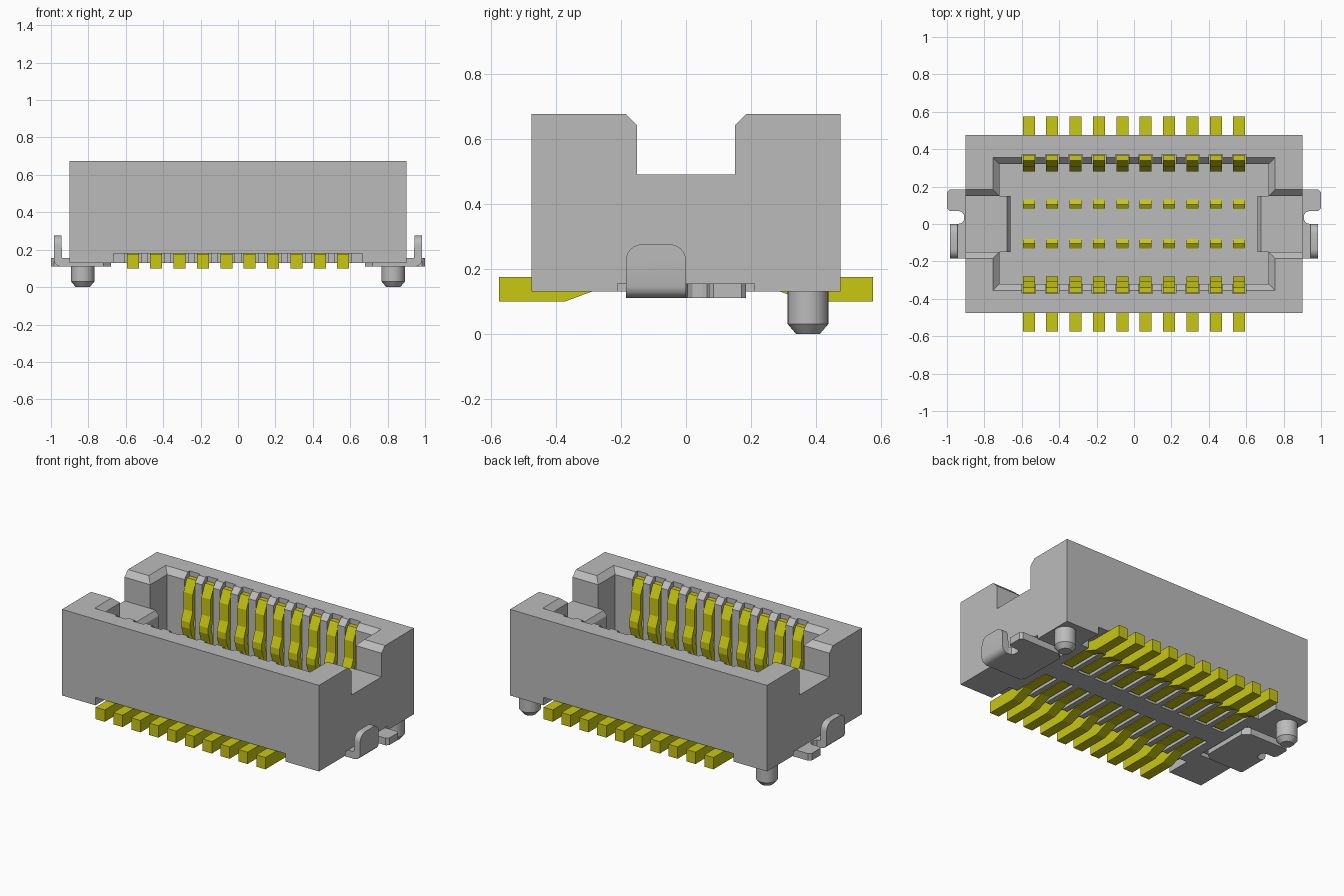
import bpy, bmesh, math
from mathutils import Matrix, Vector

cube = bpy.data.objects.get("Cube")
if cube:
    bpy.data.objects.remove(cube, do_unlink=True)


def material(name, color):
    m = bpy.data.materials.new(name)
    m.use_nodes = True
    m.diffuse_color = color
    m.node_tree.nodes["Principled BSDF"].inputs["Base Color"].default_value = color
    return m


GREY = material("housing grey", (0.5, 0.5, 0.5, 1))
YELLOW = material("contact yellow", (0.58, 0.58, 0.005, 1))
AXES = {"x": (1, 2, 0), "y": (0, 2, 1), "z": (0, 1, 2)}


def prism(bm, outline, axis, lo, hi):
    """Extrude a 2D outline along an axis from lo to hi."""
    a, b, c = AXES[axis]
    rings = []
    for level in (lo, hi):
        ring = []
        for p in outline:
            co = Vector()
            co[a], co[b], co[c] = p[0], p[1], level
            ring.append(bm.verts.new(co))
        rings.append(ring)
    bm.faces.new(rings[0])
    bm.faces.new(rings[1])
    n = len(outline)
    for i in range(n):
        j = (i + 1) % n
        bm.faces.new((rings[0][i], rings[0][j], rings[1][j], rings[1][i]))


def box(bm, x, y, z):
    prism(bm, [(x[0], y[0]), (x[1], y[0]), (x[1], y[1]), (x[0], y[1])], "z", *z)


def span(s, lo, hi):
    return sorted((s * lo, s * hi))


def finish(bm, name, mat):
    bmesh.ops.recalc_face_normals(bm, faces=bm.faces[:])
    me = bpy.data.meshes.new(name)
    bm.to_mesh(me)
    bm.free()
    me.materials.append(mat)
    ob = bpy.data.objects.new(name, me)
    bpy.context.collection.objects.link(ob)
    return ob


def activate(ob):
    bpy.ops.object.select_all(action="DESELECT")
    ob.select_set(True)
    bpy.context.view_layer.objects.active = ob


def cut(target, bm):
    cutter = finish(bm, "cutter", GREY)
    cutter.hide_render = True
    mod = target.modifiers.new("cut", "BOOLEAN")
    mod.operation, mod.solver, mod.object = "DIFFERENCE", "EXACT", cutter
    activate(target)
    bpy.ops.object.modifier_apply(modifier=mod.name)
    bpy.data.objects.remove(cutter, do_unlink=True)


SIDES = (-1, 1)
COLUMNS = [(i - 4.5) * 0.125 for i in range(10)]

# Housing block
bm = bmesh.new()
box(bm, (-0.9, 0.9), (-0.475, 0.475), (0.13, 0.675))
housing = finish(bm, "housing", GREY)

# Mating cavity
bm = bmesh.new()
box(bm, (-0.72, 0.72), (-0.32, 0.32), (0.21, 0.8))
cut(housing, bm)

# Sloped lead-in around the cavity rim
bm = bmesh.new()
box(bm, (-0.72, 0.72), (-0.32, 0.32), (0.64, 0.695))
for v in bm.verts:
    if v.co.z > 0.67:
        v.co.x += math.copysign(0.055, v.co.x)
        v.co.y += math.copysign(0.055, v.co.y)
cut(housing, bm)

# Chamfered notch through both end walls
half = [(0.15, 0.49), (0.15, 0.64), (0.205, 0.695)]
bm = bmesh.new()
prism(bm, half + [(-y, z) for y, z in reversed(half)], "x", -1, 1)
cut(housing, bm)

# Contact slots in the long walls
bm = bmesh.new()
for s in SIDES:
    for x in COLUMNS:
        box(bm, (x - 0.037, x + 0.037), span(s, 0.29, 0.372), (0.23, 0.8))
cut(housing, bm)

# Underside clearance for the contact tails and solder tabs
bm = bmesh.new()
for s in SIDES:
    box(bm, (-0.665, 0.665), span(s, 0.32, 0.6), (0, 0.18))
    box(bm, span(s, 0.67, 1), (-0.21, 0.21), (0, 0.155))
cut(housing, bm)

# Underside grooves holding the contacts
bm = bmesh.new()
for s in SIDES:
    for x in COLUMNS:
        box(bm, (x - 0.045, x + 0.045), span(s, 0.07, 0.34), (0, 0.18))
cut(housing, bm)

# Stepped ledges inside the end notches
for s, side in zip(SIDES, ("right", "left")):
    bm = bmesh.new()
    prism(bm, [(s * 0.72, 0.21), (s * 0.66, 0.21), (s * 0.66, 0.46),
               (s * 0.68, 0.49), (s * 0.72, 0.49)], "y", -0.15, 0.15)
    finish(bm, side + "_ledge", GREY)

# Contacts: foot, inner stub and sprung outer arm in one profile
contact = [(0.575, 0.10), (0.37, 0.10), (0.27, 0.137), (0.08, 0.137),
           (0.08, 0.215), (0.105, 0.23), (0.13, 0.215), (0.13, 0.175),
           (0.30, 0.175), (0.30, 0.30), (0.28, 0.36), (0.28, 0.40),
           (0.305, 0.46), (0.305, 0.57), (0.34, 0.645), (0.37, 0.645),
           (0.335, 0.56), (0.335, 0.45), (0.315, 0.38), (0.335, 0.30),
           (0.335, 0.175), (0.575, 0.175)]
for s, row in zip(SIDES, ("front", "back")):
    bm = bmesh.new()
    for x in COLUMNS:
        prism(bm, [(s * y, z) for y, z in contact], "x", x - 0.032, x + 0.032)
    finish(bm, row + "_contacts", YELLOW)

# Solder tabs and locating pegs at each end
plate = [(0.68, -0.15), (0.72, -0.185), (0.94, -0.185), (0.94, 0), (0.92, 0.005),
         (0.91, 0.02), (0.91, 0.05), (0.92, 0.065), (0.94, 0.07), (0.985, 0.07),
         (1, 0.085), (1, 0.17), (0.985, 0.185), (0.72, 0.185), (0.68, 0.15)]
bend = [(0.93, 0.11), (0.95, 0.11), (0.968, 0.116), (0.98, 0.128), (0.985, 0.145),
        (0.985, 0.275), (0.945, 0.275), (0.94, 0.155), (0.93, 0.155)]
for s, side in zip(SIDES, ("right", "left")):
    bm = bmesh.new()
    prism(bm, [(s * x, y) for x, y in plate], "z", 0.11, 0.155)
    finish(bm, side + "_solder_tab", GREY)

    bm = bmesh.new()
    prism(bm, [(s * x, z) for x, z in bend], "y", -0.185, 0)
    top = [e for e in bm.edges if all(v.co.z > 0.27 for v in e.verts)
           and abs(e.verts[0].co.y - e.verts[1].co.y) < 0.001]
    bmesh.ops.bevel(bm, geom=top, offset=0.05, segments=6, profile=0.5,
                    affect="EDGES")
    lug = finish(bm, side + "_upright_lug", GREY)

    bm = bmesh.new()
    for r1, r2, lo, hi in ((0.0625, 0.0625, 0.03, 0.14), (0.037, 0.0625, 0, 0.03)):
        bmesh.ops.create_cone(bm, cap_ends=True, segments=32, radius1=r1, radius2=r2,
                              depth=hi - lo,
                              matrix=Matrix.Translation((s * 0.83, 0.375, (lo + hi) / 2)))
    # Drop the internal caps so the peg is one skin
    inner = [f for f in bm.faces if abs(f.calc_center_median().z - 0.03) < 0.001]
    bmesh.ops.delete(bm, geom=inner, context="FACES")
    bmesh.ops.remove_doubles(bm, verts=bm.verts[:], dist=0.0001)
    peg = finish(bm, side + "_locating_peg", GREY)
    for ob in (lug, peg):
        activate(ob)
        bpy.ops.object.shade_smooth_by_angle(angle=math.radians(30))
